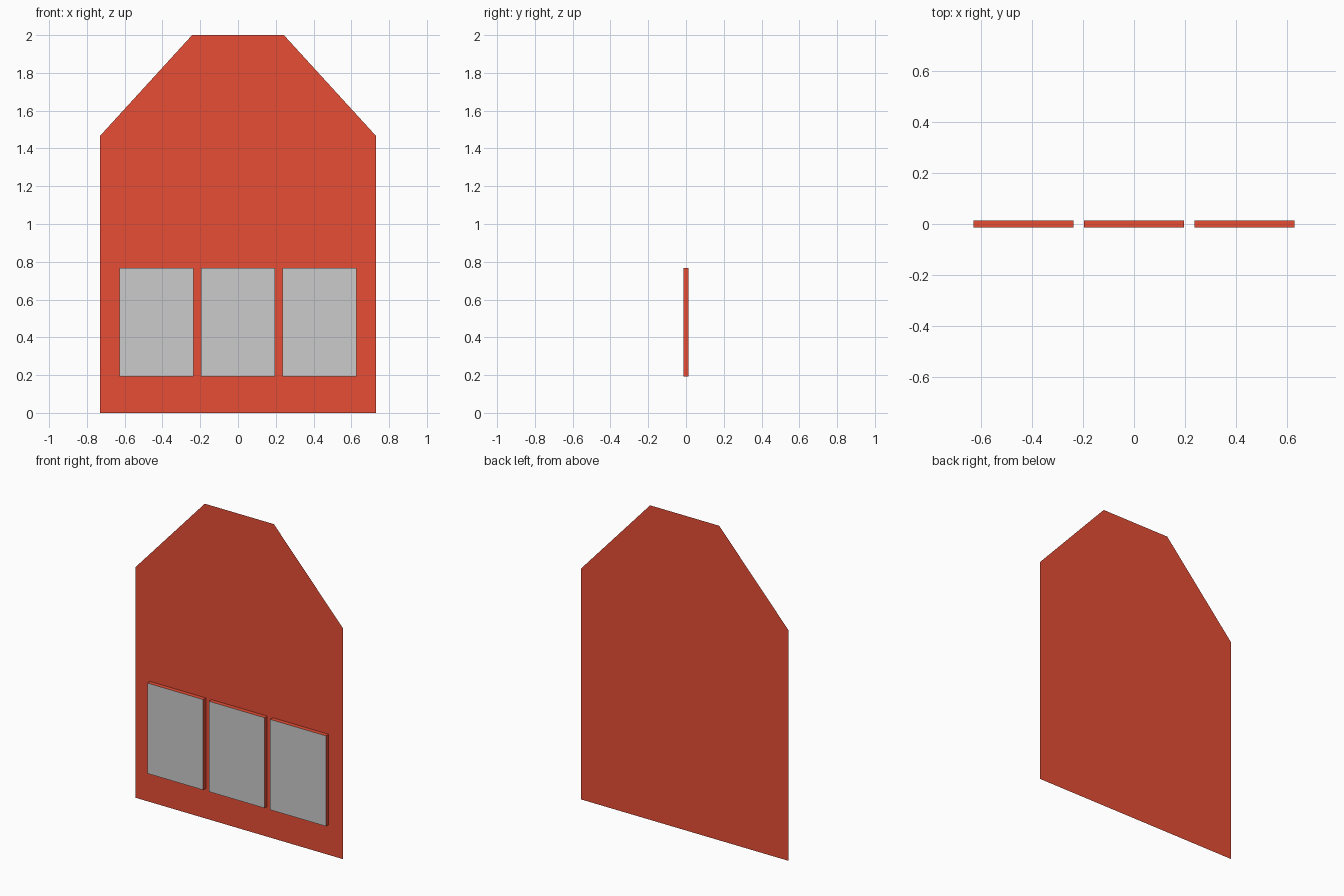
import bpy, bmesh
from mathutils import Vector

if "Cube" in bpy.data.objects:
    bpy.data.objects.remove(bpy.data.objects["Cube"])

FRONT, BACK = -0.0135, 0.0135
Z0, Z1 = 0.192, 0.767
HALF_W, PITCH = 0.196, 0.432
centres = [-PITCH, 0, PITCH]

red = bpy.data.materials.new("red")
red.diffuse_color = (0.8, 0.075, 0.035, 1)
red.use_nodes = True
red.node_tree.nodes["Principled BSDF"].inputs["Base Color"].default_value = red.diffuse_color


def make_object(name, bm, mat=None):
    me = bpy.data.meshes.new(name)
    bm.to_mesh(me)
    bm.free()
    if mat:
        me.materials.append(mat)
    ob = bpy.data.objects.new(name, me)
    bpy.context.collection.objects.link(ob)


def cut(bm, faces, co, normal):
    geom = list(faces) + list({e for f in faces for e in f.edges}) + list({v for f in faces for v in f.verts})
    bmesh.ops.bisect_plane(bm, geom=geom, plane_co=co, plane_no=normal)


def in_band(f):
    return Z0 < f.calc_center_median().z < Z1 and all(Z0 - 1e-4 < v.co.z < Z1 + 1e-4 for v in f.verts)


# Thin board with clipped upper corners
bm = bmesh.new()
right = [(0.73, 0), (0.73, 1.467), (0.243, 2)]
outline = right + [(-x, z) for x, z in reversed(right)]
bm.faces.new([bm.verts.new((x, BACK, z)) for x, z in outline])

# Slice the board along the panel edges
for z in (Z0, Z1):
    cut(bm, bm.faces[:], (0, 0, z), (0, 0, 1))
for c in centres:
    for x in (c - HALF_W, c + HALF_W):
        cut(bm, [f for f in bm.faces if in_band(f)], (x, 0, 0), (1, 0, 0))

# Push the three panels forward, leaving hollow backs
windows = [f for f in bm.faces if in_band(f)
           and any(abs(f.calc_center_median().x - c) < 0.01 for c in centres)]
res = bmesh.ops.extrude_face_region(bm, geom=windows)
verts = [g for g in res["geom"] if isinstance(g, bmesh.types.BMVert)]
bmesh.ops.translate(bm, verts=verts, vec=Vector((0, FRONT - BACK, 0)))
caps = [f for f in bm.faces if all(abs(v.co.y - FRONT) < 1e-5 for v in f.verts)]
bmesh.ops.delete(bm, geom=caps, context='FACES_ONLY')
bmesh.ops.recalc_face_normals(bm, faces=bm.faces[:])
if next(f for f in bm.faces if abs(f.normal.y) > 0.9).normal.y > 0:
    bmesh.ops.reverse_faces(bm, faces=bm.faces[:])
make_object("board", bm, red)

# Grey panel faces closing the front of each raised frame
for c, side in zip(centres, ("left", "middle", "right")):
    bm = bmesh.new()
    corners = [(c - HALF_W, Z0), (c + HALF_W, Z0), (c + HALF_W, Z1), (c - HALF_W, Z1)]
    bm.faces.new([bm.verts.new((x, FRONT, z)) for x, z in corners])
    make_object("panel_" + side, bm)
